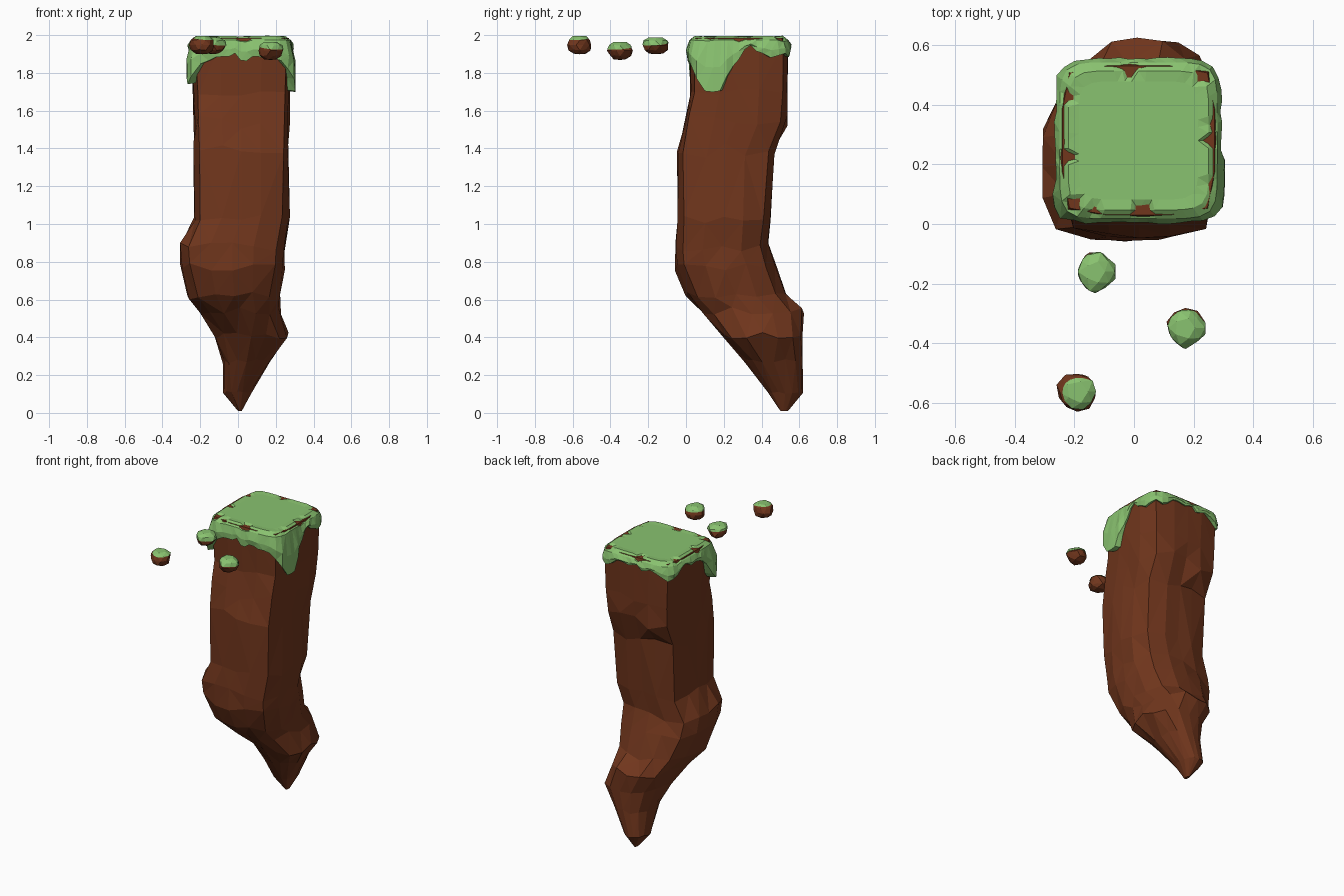
import bpy, bmesh, random
from math import cos, sin, radians, tau
from mathutils import Vector

if "Cube" in bpy.data.objects:
    bpy.data.objects.remove(bpy.data.objects["Cube"])

random.seed(7)
rnd = random.uniform


def material(name, rgb):
    m = bpy.data.materials.new(name)
    m.diffuse_color = (*rgb, 1)
    m.use_nodes = True
    m.node_tree.nodes["Principled BSDF"].inputs["Base Color"].default_value = m.diffuse_color
    return m


EARTH = material("earth", (0.165, 0.037, 0.012))
GRASS = material("grass", (0.25, 0.54, 0.16))


def finish(name, bm, mat):
    bmesh.ops.triangulate(bm, faces=bm.faces[:])
    bmesh.ops.recalc_face_normals(bm, faces=bm.faces[:])
    me = bpy.data.meshes.new(name)
    bm.to_mesh(me)
    bm.free()
    me.materials.append(mat)
    ob = bpy.data.objects.new(name, me)
    bpy.context.collection.objects.link(ob)
    return ob


def loft(name, rings, mat):
    """Skin a stack of equal-length point rings and cap both ends."""
    bm = bmesh.new()
    vs = [[bm.verts.new(p) for p in r] for r in rings]
    n = len(rings[0])
    for a, b in zip(vs, vs[1:]):
        for i in range(n):
            j = (i + 1) % n
            bm.faces.new((a[i], a[j], b[j], b[i]))
    for ring in (vs[0], vs[-1]):
        c = bm.verts.new(sum((v.co for v in ring), Vector()) / n)
        for i in range(n):
            bm.faces.new((ring[i], ring[(i + 1) % n], c))
    return finish(name, bm, mat)


def squircle(a, power):
    c, s = cos(a), sin(a)
    r = (abs(c) ** power + abs(s) ** power) ** (-1 / power)
    return c * r, s * r


# Rock column: z, x min, x max, y min, y max, squareness, roughness
SECTIONS = [
    (0.01, 0.00, 0.02, 0.50, 0.54, 2, 0),
    (0.11, -0.08, 0.07, 0.43, 0.62, 2.2, 0.01),
    (0.27, -0.08, 0.17, 0.31, 0.62, 2.4, 0.015),
    (0.41, -0.13, 0.27, 0.19, 0.62, 2.4, 0.02),
    (0.54, -0.21, 0.23, 0.07, 0.63, 2.2, 0.02),
    (0.62, -0.27, 0.23, -0.01, 0.54, 2.6, 0.02),
    (0.77, -0.31, 0.25, -0.06, 0.48, 3.5, 0.025),
    (0.88, -0.31, 0.25, -0.06, 0.44, 4, 0.025),
    (1.02, -0.24, 0.275, -0.05, 0.45, 5, 0.03),
    (1.39, -0.24, 0.275, -0.05, 0.47, 5.5, 0.04),
    (1.54, -0.24, 0.275, -0.015, 0.54, 6, 0.04),
    (1.70, -0.24, 0.275, 0.02, 0.54, 7, 0.02),
    (1.95, -0.25, 0.28, 0.02, 0.54, 7, 0),
    (1.985, -0.24, 0.27, 0.03, 0.53, 7, 0),
]
rings = []
for z, x0, x1, y0, y1, power, rough in SECTIONS:
    ring = []
    for i in range(16):
        u, v = squircle(tau * i / 16, power)
        k = 1 - rnd(0, 1.6) * rough
        ring.append(((x0 + x1) / 2 + u * k * (x1 - x0) / 2,
                     (y0 + y1) / 2 + v * k * (y1 - y0) / 2,
                     z + rnd(-1, 1) * rough))
    rings.append(ring)
loft("rock_column", rings, EARTH)

# Grass hem: angle round the column, height of the lower edge
HEM = [(-45, 1.83), (-40, 1.78), (-30, 1.69), (-18, 1.70), (-11, 1.80),
       (3, 1.90), (10, 1.96), (17, 1.92), (32, 1.88), (45, 1.90), (55, 1.88),
       (65, 1.94), (80, 1.93), (95, 1.95), (105, 1.91), (118, 1.94),
       (135, 1.87), (145, 1.90), (160, 1.95), (175, 1.92), (190, 1.93),
       (205, 1.88), (214, 1.76), (222, 1.74), (230, 1.84), (242, 1.88),
       (265, 1.90), (271, 1.85), (287, 1.89), (298, 1.86), (305, 1.88),
       (315, 1.83)]


def hem_height(deg):
    for (a, za), (b, zb) in zip(HEM, HEM[1:]):
        if a <= deg <= b:
            return za + (zb - za) * (deg - a) / (b - a)


# Grass cap: turf top rolling over into ragged drips
N = 56
layers = [[] for _ in range(6)]
for i in range(N):
    deg = -45 + 360 * i / N
    u, v = squircle(radians(deg), 7)
    low = hem_height(deg) + rnd(-0.008, 0.008)
    swell = 0.022 if low < 1.8 else 0.006
    dip = rnd(-0.02, 0.006) if i % 7 < 3 else 0.004
    profile = [(0.20, 1.993), (0.235, 1.992 + dip), (0.264, 1.972 + dip / 2),
               (0.274 + swell / 2 + rnd(-0.003, 0.006), (1.96 + low) / 2),
               (0.268 + swell, low), (0.25, low + 0.005)]
    for layer, (h, z) in zip(layers, profile):
        layer.append((0.015 + u * h, 0.28 + v * (h - 0.002), z))
loft("grass_cap", layers, GRASS)


# Floating pebbles, each with its own tuft of grass on top
def pebble(name, centre, size, cover):
    dents = [rnd(0.84, 1.08) for _ in range(42)]
    for part, mat, grow in (("stone", EARTH, 1.0), ("turf", GRASS, 1.05)):
        bm = bmesh.new()
        bmesh.ops.create_icosphere(bm, subdivisions=2, radius=1)
        for v, d in zip(bm.verts, dents):
            v.co.xy *= d * 1.03
            v.co.z = max(-0.95, min(0.85, v.co.z * 1.05))
            v.co *= grow
        if part == "turf":
            r = bmesh.ops.bisect_plane(
                bm, geom=bm.verts[:] + bm.edges[:] + bm.faces[:],
                plane_co=(0, 0, cover), plane_no=(0.12, -0.1, 1),
                clear_inner=True)
            rim = [e for e in bm.edges if e.is_boundary]
            bmesh.ops.contextual_create(bm, geom=rim)
        for v in bm.verts:
            v.co = Vector(centre) + Vector(a * b for a, b in zip(v.co, size))
        finish(f"{name}_{part}", bm, mat)


pebble("near_pebble", (-0.13, -0.16, 1.945), (0.062, 0.07, 0.048), 0.15)
pebble("middle_pebble", (0.172, -0.348, 1.918), (0.064, 0.064, 0.052), 0.25)
pebble("far_pebble", (-0.19, -0.562, 1.948), (0.067, 0.068, 0.052), 0.62)
